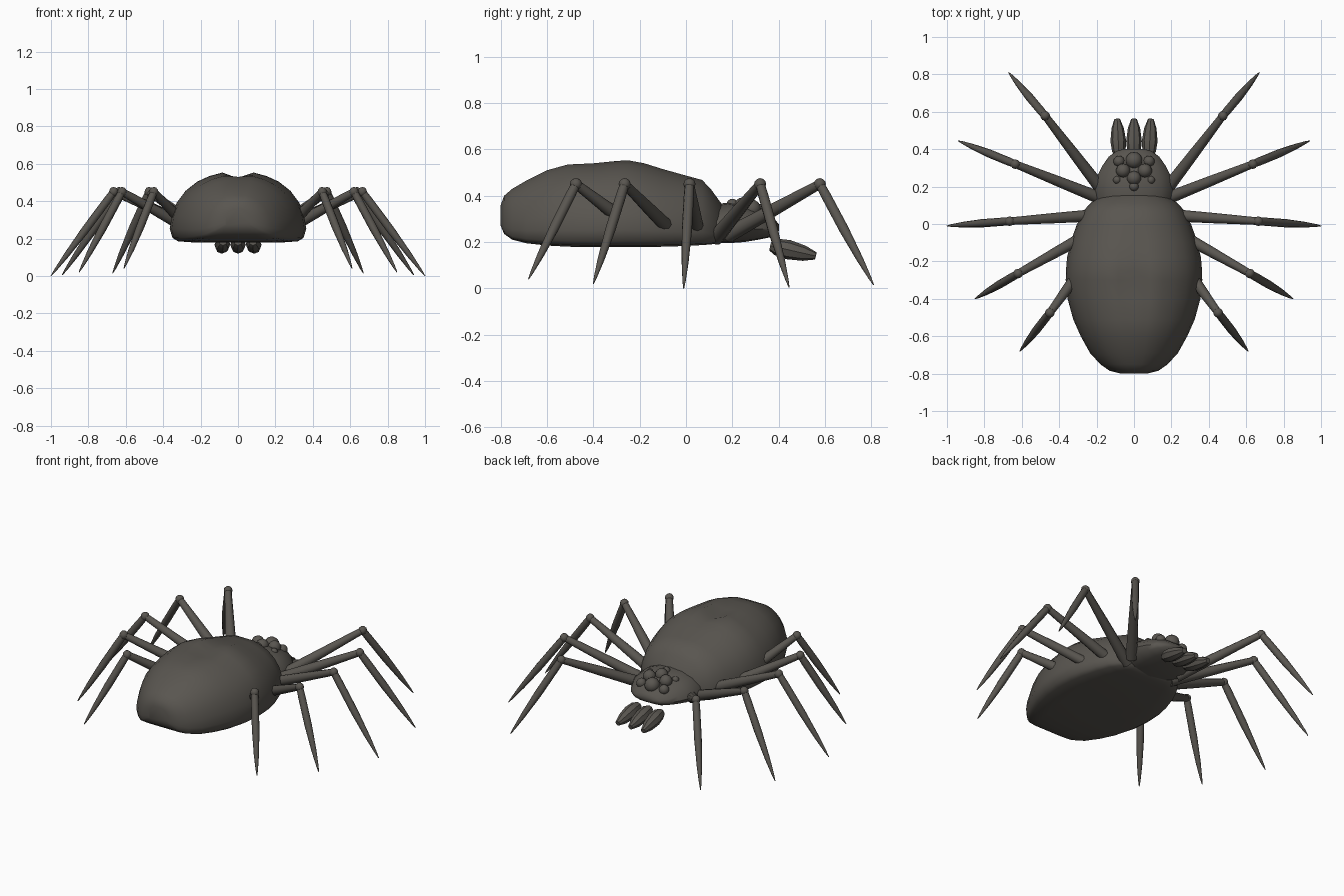
import bpy, bmesh, math
from mathutils import Vector

if "Cube" in bpy.data.objects:
    bpy.data.objects.remove(bpy.data.objects["Cube"])

shell = bpy.data.materials.new("dark_brown_grey")
shell.diffuse_color = (0.10, 0.092, 0.08, 1)
shell.use_nodes = True
shell.node_tree.nodes["Principled BSDF"].inputs["Base Color"].default_value = shell.diffuse_color


def finish(name, bm, angle=50):
    bmesh.ops.recalc_face_normals(bm, faces=bm.faces)
    me = bpy.data.meshes.new(name)
    bm.to_mesh(me)
    bm.free()
    ob = bpy.data.objects.new(name, me)
    bpy.context.collection.objects.link(ob)
    me.materials.append(shell)
    bpy.ops.object.select_all(action='DESELECT')
    ob.select_set(True)
    bpy.context.view_layer.objects.active = ob
    bpy.ops.object.shade_smooth_by_angle(angle=math.radians(angle))
    return ob


def skin(bm, rings):
    """Bridge closed rings of points and cap both ends."""
    vs = [[bm.verts.new(p) for p in r] for r in rings]
    n = len(vs[0])
    for a, b in zip(vs, vs[1:]):
        for i in range(n):
            j = (i + 1) % n
            bm.faces.new((a[i], a[j], b[j], b[i]))
    bm.faces.new(vs[0])
    bm.faces.new(vs[-1])


def loft(name, stations, half):
    """Body from stations (y, half width, bottom z, top z, centre dip)."""
    prof = half + [(-x, h) for x, h in reversed(half) if x > 0]
    bm = bmesh.new()
    rings = []
    for y, w, b, t, dip in stations:
        rings.append([(x * w, y, b + h * (t - b) - (dip if x == 0 and h > 0.5 else 0))
                      for x, h in prof])
    skin(bm, rings)
    return finish(name, bm)


def limb(bm, a, b, profile, sides=10):
    """Round tapered rod from a to b; profile holds (fraction, radius)."""
    a, b = Vector(a), Vector(b)
    d = (b - a).normalized()
    u = d.cross(Vector((0, 0, 1))).normalized()
    v = d.cross(u)
    rings = []
    for f, r in profile:
        c = a.lerp(b, f)
        rings.append([c + r * (math.cos(t) * u + math.sin(t) * v)
                      for t in (math.tau * i / sides for i in range(sides))])
    skin(bm, rings)


# Abdomen: flat underside, domed back with a central dimple
abdomen_half = [(0, 0), (0.6, 0), (0.88, 0.02), (0.96, 0.07), (1, 0.2), (0.97, 0.38),
                (0.9, 0.57), (0.77, 0.74), (0.6, 0.87), (0.42, 0.95), (0.23, 1), (0, 1)]
loft("abdomen", [
    (-0.80, 0.07, 0.27, 0.36, 0), (-0.785, 0.13, 0.235, 0.40, 0),
    (-0.75, 0.18, 0.21, 0.43, 0), (-0.69, 0.235, 0.195, 0.465, 0),
    (-0.60, 0.285, 0.185, 0.51, 0), (-0.51, 0.325, 0.18, 0.535, 0.005),
    (-0.40, 0.355, 0.178, 0.54, 0.015), (-0.30, 0.365, 0.178, 0.55, 0.035),
    (-0.25, 0.364, 0.178, 0.553, 0.03), (-0.18, 0.358, 0.178, 0.54, 0.015),
    (-0.10, 0.34, 0.18, 0.515, 0.005), (0, 0.305, 0.183, 0.487, 0),
    (0.07, 0.27, 0.187, 0.468, 0), (0.11, 0.235, 0.19, 0.425, 0),
    (0.15, 0.18, 0.20, 0.37, 0), (0.17, 0.10, 0.22, 0.33, 0)], abdomen_half)

# Head: low dome narrowing forwards
head_half = [(0, 0), (0.55, 0.03), (0.88, 0.17), (1, 0.36), (0.93, 0.57),
             (0.7, 0.81), (0.38, 0.96), (0, 1)]
loft("head", [
    (0.02, 0.17, 0.20, 0.34, 0), (0.10, 0.20, 0.195, 0.36, 0),
    (0.18, 0.21, 0.195, 0.37, 0), (0.25, 0.20, 0.20, 0.36, 0),
    (0.31, 0.17, 0.21, 0.34, 0), (0.36, 0.135, 0.22, 0.315, 0),
    (0.39, 0.095, 0.235, 0.29, 0), (0.402, 0.05, 0.25, 0.275, 0)], head_half)

# Eye cluster on top of the head
bm = bmesh.new()
eyes = [(0, 0.34, 0.325, 0.045), (0, 0.245, 0.355, 0.038), (0, 0.20, 0.362, 0.025)]
for s in (-1, 1):
    eyes += [(s * 0.058, 0.285, 0.345, 0.038), (s * 0.08, 0.335, 0.315, 0.03),
             (s * 0.09, 0.235, 0.342, 0.022)]
for x, y, z, r in eyes:
    vs = bmesh.ops.create_uvsphere(bm, u_segments=14, v_segments=8, radius=r)["verts"]
    bmesh.ops.translate(bm, verts=vs, vec=(x, y, z))
finish("eyes", bm)

# Three mouthparts in front of the head
fang = [(0, 0.022), (0.12, 0.036), (0.4, 0.042), (0.75, 0.033), (1, 0.016)]
for name, x0, x1 in (("left_fang", -0.08, -0.09), ("middle_fang", 0, 0),
                     ("right_fang", 0.08, 0.09)):
    bm = bmesh.new()
    limb(bm, (x0, 0.365, 0.185), (x1, 0.56, 0.14), fang, 8)
    finish(name, bm, 35)

# Five pairs of legs: base, knee, tip on the +x side
legs = [
    ((0.17, 0.18, 0.23), (0.475, 0.578, 0.45), (0.67, 0.81, 0.015)),
    ((0.16, 0.13, 0.22), (0.635, 0.32, 0.45), (0.94, 0.445, 0.005)),
    ((0.16, 0.05, 0.23), (0.665, 0.015, 0.45), (1.0, -0.01, 0.0)),
    ((0.20, -0.03, 0.215), (0.62, -0.265, 0.45), (0.85, -0.40, 0.02)),
    ((0.25, -0.20, 0.24), (0.45, -0.475, 0.45), (0.61, -0.68, 0.04)),
]
for i, points in enumerate(legs, 1):
    for side, s in (("right", 1), ("left", -1)):
        base, knee, tip = [(x * s, y, z) for x, y, z in points]
        bm = bmesh.new()
        limb(bm, base, knee, [(0, 0.034), (0.5, 0.028), (1, 0.02)])
        limb(bm, knee, tip, [(0, 0.02), (0.12, 0.022), (0.45, 0.022), (0.75, 0.015),
                             (0.93, 0.007), (1, 0.002)])
        vs = bmesh.ops.create_uvsphere(bm, u_segments=10, v_segments=6, radius=0.026)["verts"]
        bmesh.ops.translate(bm, verts=vs, vec=knee)
        finish(f"{side}_leg_{i}", bm)
